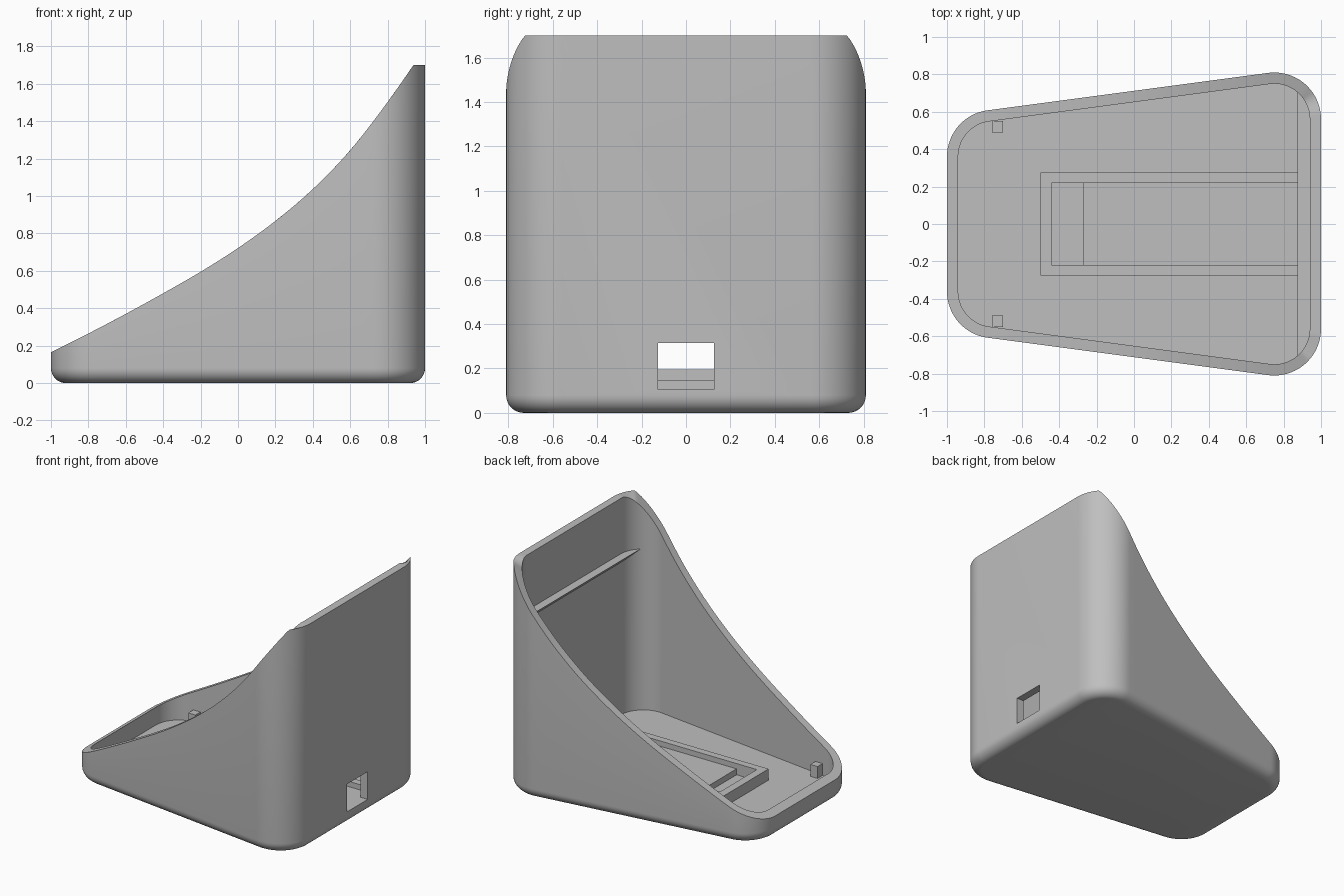
import bpy, bmesh, math
from mathutils import Vector

if "Cube" in bpy.data.objects:
    bpy.data.objects.remove(bpy.data.objects["Cube"], do_unlink=True)

# One matte grey plastic for everything
grey = bpy.data.materials.new("grey_plastic")
grey.use_nodes = True
COLOUR = (0.52, 0.52, 0.52, 1)
grey.diffuse_color = COLOUR
grey.node_tree.nodes["Principled BSDF"].inputs["Base Color"].default_value = COLOUR

WALL, FLOOR, FILLET, RADIUS = 0.06, 0.06, 0.08, 0.25
BACK_X, BACK_Y, LOW_X, LOW_Y = 0.75, 0.56, -0.75, 0.36   # corner centres

# Sweeping top edge of the side walls, evenly spaced from x = -1
EDGE = [0.165, 0.265, 0.37, 0.48, 0.595, 0.722, 0.867, 1.037, 1.245, 1.503, 1.79]


def top_height(x):
    """Smooth curve through EDGE, levelling off at the tall wall."""
    if x > 0.9399:
        return 1.7
    t = max(0.0, (x + 1) * 5)
    i = min(int(t), len(EDGE) - 2)
    f = t - i
    a, b = EDGE[i], EDGE[i + 1]
    before = EDGE[i - 1] if i else 2 * a - b
    after = EDGE[i + 2] if i + 2 < len(EDGE) else 2 * b - a
    m0, m1 = (b - before) / 2, (after - a) / 2
    z = a + f * m0 + f * f * (3 * (b - a) - 2 * m0 - m1) + f ** 3 * (m0 + m1 - 2 * (b - a))
    return min(z, 1.7)


def outline(inset):
    """Rounded trapezoid plan, as (x, y) points running round the body."""
    r = RADIUS - inset
    tilt = math.pi / 2 + math.atan2(BACK_Y - LOW_Y, BACK_X - LOW_X)
    half = []
    for cx, cy, start, end in ((BACK_X, BACK_Y, 0, tilt), (LOW_X, LOW_Y, tilt, math.pi)):
        for i in range(25):
            a = start + (end - start) * i / 24
            half.append(Vector((cx + r * math.cos(a), cy + r * math.sin(a))))
    p, q = half[24], half[25]
    half[25:25] = [p.lerp(q, i / 32) for i in range(1, 32)]
    return half + [Vector((v.x, -v.y)) for v in reversed(half)]


def finish(name, bm):
    bmesh.ops.recalc_face_normals(bm, faces=bm.faces)
    mesh = bpy.data.meshes.new(name)
    bm.to_mesh(mesh)
    bm.free()
    mesh.materials.append(grey)
    obj = bpy.data.objects.new(name, mesh)
    bpy.context.collection.objects.link(obj)
    return obj


def box(name, x0, x1, y0, y1, z0, z1):
    bm = bmesh.new()
    bmesh.ops.create_cube(bm, size=1)
    for v in bm.verts:
        v.co = ((x0 + x1) / 2 + v.co.x * (x1 - x0), (y0 + y1) / 2 + v.co.y * (y1 - y0),
                (z0 + z1) / 2 + v.co.z * (z1 - z0))
    return finish(name, bm)


def prism(name, points, x_to_z, y0, y1):
    """Extrude a closed profile along y."""
    bm = bmesh.new()
    face = bm.faces.new([bm.verts.new(x_to_z(p, y0)) for p in points])
    new = bmesh.ops.extrude_face_region(bm, geom=[face])["geom"]
    bmesh.ops.translate(bm, vec=(0, y1 - y0, 0),
                        verts=[g for g in new if isinstance(g, bmesh.types.BMVert)])
    return finish(name, bm)


# Shell: rounded bottom edge, outer wall, sloping rim, inner wall, floor
bm = bmesh.new()
rings = []
for i in range(9):
    a = math.pi / 2 * i / 8
    z = FILLET * (1 - math.sin(a))
    rings.insert(0, [bm.verts.new((p.x, p.y, z)) for p in outline(FILLET * (1 - math.cos(a)))])
for inset in (0, WALL):
    rings.append([bm.verts.new((p.x, p.y, top_height(p.x))) for p in outline(inset)])
rings.append([bm.verts.new((p.x, p.y, FLOOR)) for p in outline(WALL)])
for low, high in zip(rings, rings[1:]):
    for i in range(len(low)):
        j = (i + 1) % len(low)
        bm.faces.new((low[i], low[j], high[j], high[i]))
bm.faces.new(rings[0])
bm.faces.new(rings[-1])
shell = finish("shell", bm)

# Cable opening through the tall wall
cutter = box("cable_opening_cutter", 0.9, 1.1, -0.125, 0.125, 0.105, 0.315)
cutter.hide_render = True
cut = shell.modifiers.new("cable_opening", "BOOLEAN")
cut.operation, cut.solver, cut.object = "DIFFERENCE", "EXACT", cutter
bpy.context.view_layer.objects.active = shell
shell.select_set(True)
bpy.ops.object.modifier_apply(modifier=cut.name)
bpy.data.objects.remove(cutter, do_unlink=True)
bpy.ops.object.shade_smooth_by_angle(angle=math.radians(30))

# Channel on the floor: two rails, an end rail and a raised plate
BASE, TOP = FLOOR - 0.01, 0.145
box("channel_end_rail", -0.5, -0.44, -0.275, 0.275, BASE, TOP)
for side, s in (("left", 1), ("right", -1)):
    y0, y1 = sorted((s * 0.22, s * 0.275))
    box(side + "_channel_rail", -0.44, 0.95, y0, y1, BASE, TOP)
    # Small locating post in the low corner
    y0, y1 = sorted((s * 0.49, s * 0.55))
    box(side + "_locating_post", -0.76, -0.70, y0, y1, BASE, 0.15)
box("channel_plate", -0.27, 0.95, -0.22, 0.22, BASE, 0.105)

# Support ledge across the tall wall, sloped underneath
prism("support_ledge", [(0.875, 1.28), (0.945, 1.28), (0.945, 1.21)],
      lambda p, y: (p[0], y, p[1]), -0.715, 0.715)
